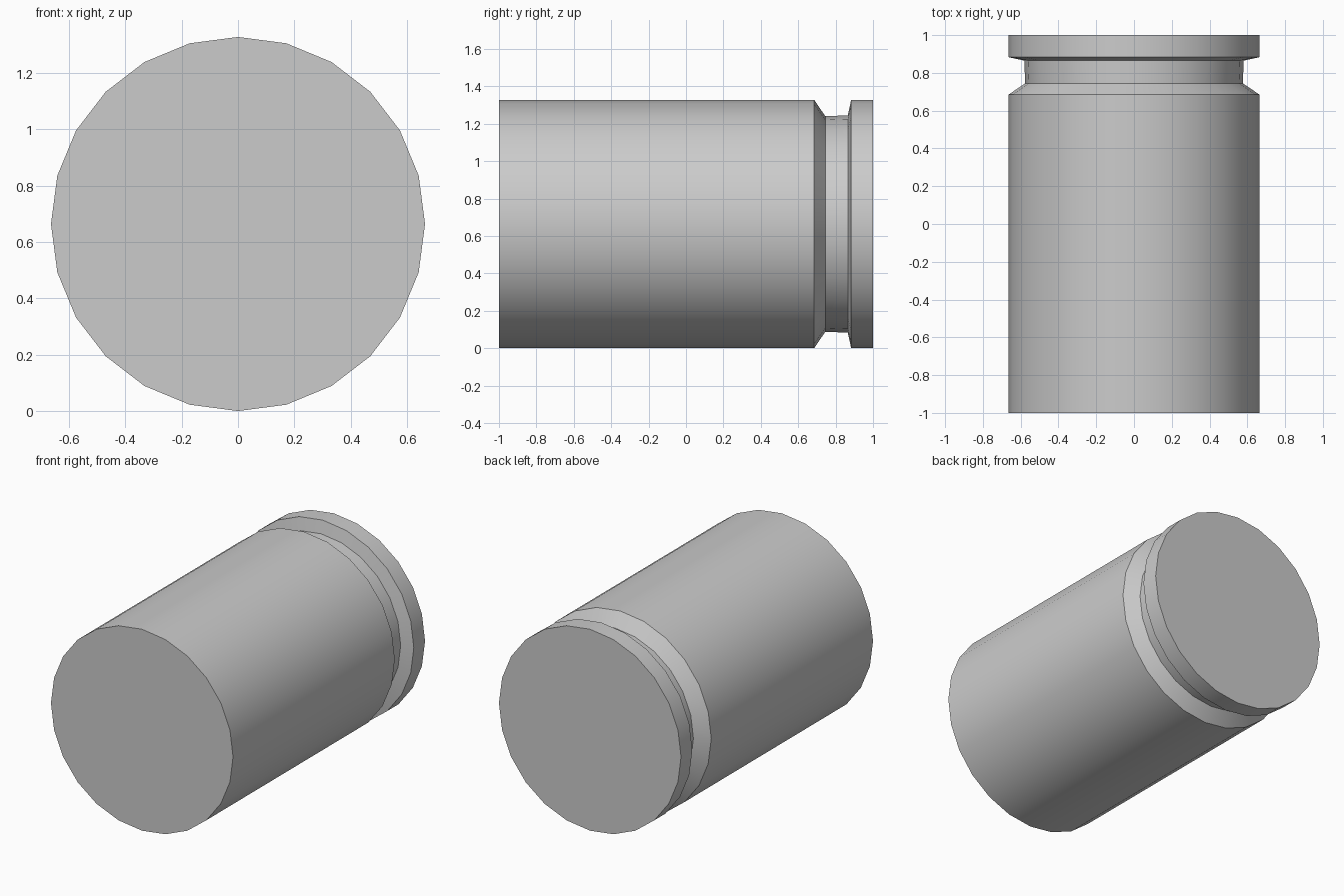
import bpy, bmesh
from math import sin, cos, tau, radians

if "Cube" in bpy.data.objects:
    bpy.data.objects.remove(bpy.data.objects["Cube"])

SIDES = 24
RADIUS = 0.664

# Lathe profile along y: body, sloped shoulder, groove, rim
profile = [(-1.0, RADIUS), (0.685, RADIUS), (0.745, 0.576),
           (0.865, 0.581), (0.883, RADIUS), (1.0, RADIUS)]

bm = bmesh.new()
rings = [[bm.verts.new((r * sin(tau * i / SIDES), y, RADIUS + r * cos(tau * i / SIDES)))
          for i in range(SIDES)] for y, r in profile]

# Side walls
for a, b in zip(rings, rings[1:]):
    for i in range(SIDES):
        j = (i + 1) % SIDES
        bm.faces.new((a[i], a[j], b[j], b[i]))

# Flat end caps
bm.faces.new(rings[0])
bm.faces.new(rings[-1])
bmesh.ops.recalc_face_normals(bm, faces=bm.faces)

mesh = bpy.data.meshes.new("grooved_cylinder")
bm.to_mesh(mesh)
bm.free()
obj = bpy.data.objects.new("grooved_cylinder", mesh)
bpy.context.collection.objects.link(obj)

# Smooth sides, sharp rims
bpy.context.view_layer.objects.active = obj
obj.select_set(True)
bpy.ops.object.shade_smooth_by_angle(angle=radians(30))
